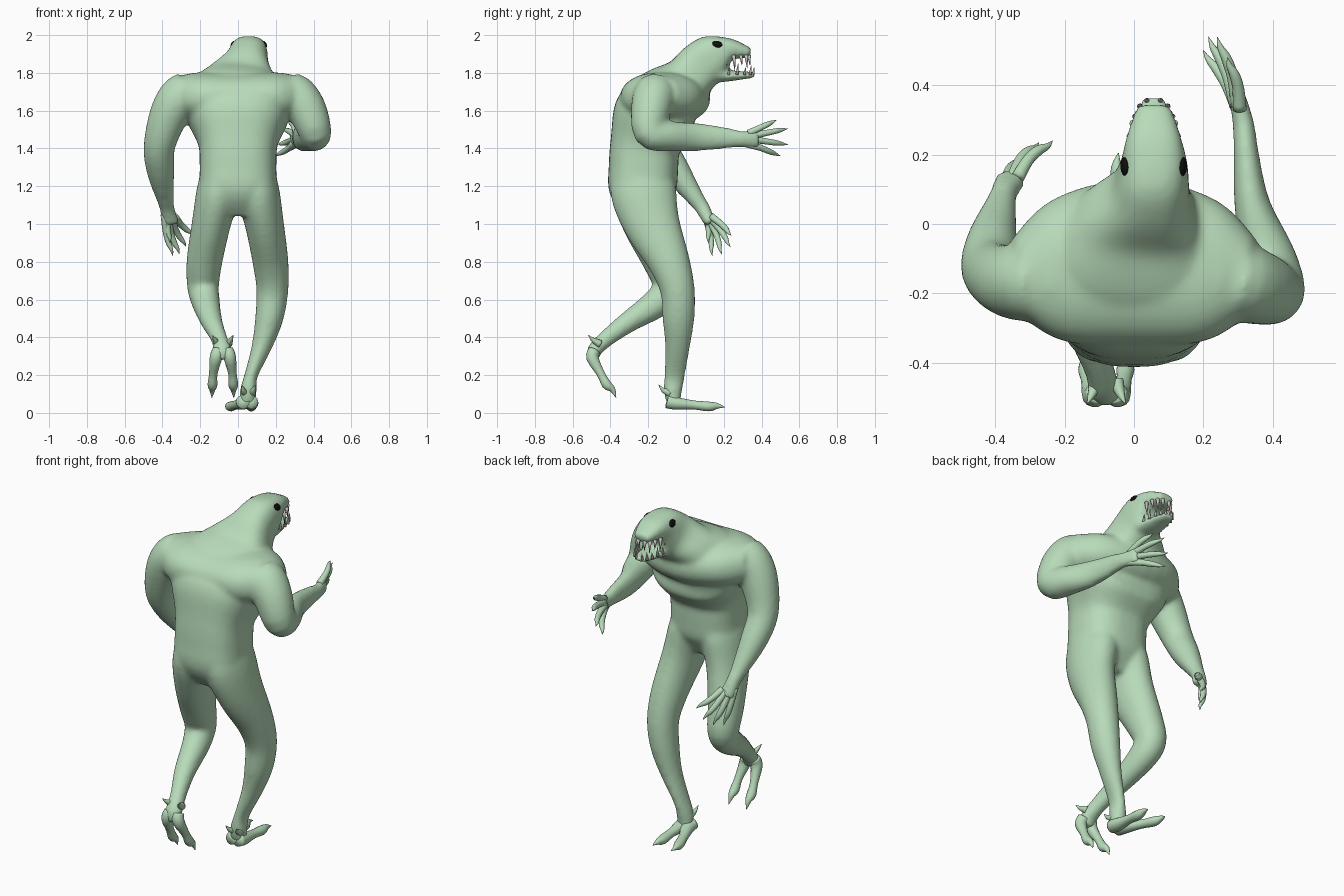
import bpy, bmesh, math
from mathutils import Vector, Matrix


def material(name, rgb):
    m = bpy.data.materials.new(name)
    m.diffuse_color = (*rgb, 1)
    return m


GREEN = material("pale green skin", (0.48, 0.71, 0.49))
BLACK = material("black eye", (0.004, 0.004, 0.004))
BONE = material("grey white tooth", (0.58, 0.54, 0.54))


def spline(pts, steps):
    """Catmull-Rom through rows of (x, y, z, half width, half depth)."""
    rows = [list(p) if len(p) == 5 else [*p, p[3]] for p in pts]
    out = []
    for i in range(len(rows) - 1):
        a, b, c, d = rows[max(i - 1, 0)], rows[i], rows[i + 1], rows[min(i + 2, len(rows) - 1)]
        for s in range(steps):
            t = s / steps
            out.append([0.5 * (2 * q + (r - p) * t + (2 * p - 5 * q + 4 * r - w) * t * t
                               + (3 * q - p - 3 * r + w) * t ** 3)
                        for p, q, r, w in zip(a, b, c, d)])
    return out + [rows[-1]]


def tube(bm, pts, sides=24, steps=4, power=2.0, hint=(1, 0, 0)):
    """Closed loft of superellipse rings along a smooth path."""
    rows = spline(pts, steps)
    cents = [Vector(r[:3]) for r in rows]
    rings = []
    for i, r in enumerate(rows):
        t = (cents[min(i + 1, len(rows) - 1)] - cents[max(i - 1, 0)]).normalized()
        u = Vector(hint)
        u = (u - t * u.dot(t)).normalized()
        v = t.cross(u)
        ring = []
        for k in range(sides):
            c, s = math.cos(2 * math.pi * k / sides), math.sin(2 * math.pi * k / sides)
            c = math.copysign(abs(c) ** (2 / power), c)
            s = math.copysign(abs(s) ** (2 / power), s)
            ring.append(bm.verts.new(cents[i] + u * c * max(r[3], 0.001) + v * s * max(r[4], 0.001)))
        rings.append(ring)
    faces = [bm.faces.new(rings[0][::-1]), bm.faces.new(rings[-1])]
    for a, b in zip(rings, rings[1:]):
        for k in range(sides):
            j = (k + 1) % sides
            faces.append(bm.faces.new((a[k], a[j], b[j], b[k])))
    bmesh.ops.recalc_face_normals(bm, faces=faces)


def finish(bm, name, mat):
    me = bpy.data.meshes.new(name)
    for f in bm.faces:
        f.smooth = True
    bm.to_mesh(me)
    bm.free()
    ob = bpy.data.objects.new(name, me)
    bpy.context.collection.objects.link(ob)
    me.materials.append(mat)
    return ob


# Body: overlapping lofts fused into one skin
bm = bmesh.new()
# torso, neck and upper head
tube(bm, [(0, -.22, 1.05, .12, .1), (0, -.23, 1.17, .198, .176), (0, -.225, 1.3, .203, .184),
          (0, -.215, 1.42, .21, .187), (0, -.165, 1.56, .268, .225), (0, -.1, 1.66, .275, .19),
          (.02, 0, 1.755, .2, .135), (.045, .08, 1.84, .122, .128), (.057, .155, 1.893, .1, .115),
          (.057, .23, 1.924, .085, .062), (.057, .3, 1.914, .064, .038), (.057, .342, 1.904, .048, .028)],
     36, 4, 2.6)
# shoulder girdle
tube(bm, [(-.34, -.155, 1.695, .11, .09), (-.22, -.14, 1.675, .205, .128), (0, -.11, 1.665, .24, .14),
          (.22, -.14, 1.675, .205, .128), (.34, -.155, 1.695, .11, .09)], 28, 4, 2.2, (0, 1, 0))
# lower jaw
tube(bm, [(.057, .1, 1.8, .085, .055), (.057, .2, 1.785, .075, .034), (.057, .3, 1.787, .057, .022),
          (.057, .366, 1.79, .036, .016)])
# arms: left hanging, right bent forward
tube(bm, [(-.2, -.16, 1.67, .1), (-.28, -.165, 1.69, .115), (-.355, -.165, 1.6, .107),
          (-.415, -.13, 1.42, .085), (-.41, -.05, 1.28, .074), (-.385, .055, 1.13, .046),
          (-.375, .09, 1.08, .04), (-.355, .13, 1.0, .048, .032)])
tube(bm, [(.2, -.15, 1.67, .1), (.285, -.16, 1.69, .115), (.36, -.185, 1.61, .107),
          (.408, -.19, 1.485, .088), (.385, -.09, 1.465, .08), (.34, .06, 1.46, .052, .075),
          (.322, .22, 1.455, .036, .056), (.316, .29, 1.45, .032, .044), (.293, .385, 1.45, .024, .052)])
# legs: left lifted behind, right standing
tube(bm, [(-.085, -.225, 1.3, .1, .15), (-.105, -.225, 1.17, .115, .175), (-.142, -.19, 1.0, .103, .145),
          (-.178, -.12, .8, .095, .108), (-.185, -.085, .67, .085, .09), (-.17, -.15, .585, .075, .08),
          (-.14, -.3, .485, .058, .058), (-.1, -.42, .395, .044, .046), (-.083, -.485, .33, .05, .04),
          (-.08, -.49, .28, .045, .03)])
tube(bm, [(.085, -.225, 1.3, .1, .15), (.105, -.225, 1.17, .115, .175), (.14, -.18, 1.0, .103, .15),
          (.172, -.09, .8, .095, .112), (.182, -.045, .65, .085, .092), (.165, -.04, .5, .075, .085),
          (.125, -.045, .35, .054, .066), (.07, -.06, .2, .036, .056), (.055, -.07, .12, .045, .05),
          (.05, -.065, .04, .045, .035)])
body = finish(bm, "body", GREEN)
mod = body.modifiers.new("fuse", 'REMESH')
mod.mode = 'VOXEL'
mod.voxel_size = 0.011
mod.use_smooth_shade = True
mod = body.modifiers.new("soften", 'SMOOTH')
mod.factor = 0.5
mod.iterations = 18
bpy.context.view_layer.objects.active = body
body.select_set(True)
bpy.ops.object.convert(target='MESH')
body.data.materials.clear()
body.data.materials.append(GREEN)


# Fingers: each bends slightly and ends in a sharp claw
def digits(name, pairs, r, bulge):
    bm = bmesh.new()
    for base, tip in pairs:
        a, b = Vector(base), Vector(tip)
        off = Vector(bulge)
        tube(bm, [(*a, r), (*(a.lerp(b, .4) + off), r * .85), (*(a.lerp(b, .68) + off * .8), r * .75),
                  (*a.lerp(b, .85), r * .45), (*b, .001)], 10, 3)
    return finish(bm, name, GREEN)


digits("left_fingers", [((-.39, .1, 1.05), (-.345, .14, .83)), ((-.37, .12, 1.03), (-.31, .19, .84)),
                        ((-.35, .13, 1.03), (-.275, .235, .88)), ((-.335, .135, 1.04), (-.235, .24, .94)),
                        ((-.365, .1, 1.07), (-.36, .12, .9))], .02, (-.01, .008, 0))
digits("right_fingers", [((.305, .33, 1.48), (.27, .48, 1.55)), ((.3, .34, 1.465), (.24, .54, 1.505)),
                         ((.295, .34, 1.45), (.215, .54, 1.42)), ((.3, .33, 1.43), (.2, .5, 1.36)),
                         ((.31, .3, 1.43), (.25, .43, 1.39))], .02, (.01, 0, 0))

# Toes with curved claws, and heel spurs
bm = bmesh.new()
for dx in (-1, 1):
    x = -.08 + dx * .025
    tube(bm, [(x, -.485, .33, .033), (x + dx * .012, -.495, .29, .033), (x + dx * .026, -.45, .205, .022),
              (x + dx * .03, -.42, .15, .026), (x + dx * .031, -.39, .125, .017),
              (x + dx * .033, -.37, .08, .001)], 14, 3)
    tube(bm, [(x + dx * .004, -.455, .365, .022), (x + dx * .016, -.49, .385, .013),
              (x + dx * .03, -.518, .412, .001)], 10, 3)
for sx, tip in ((.025, -.05), (.07, .07)):
    m = (sx + tip) / 2
    tube(bm, [(sx, -.1, .06, .036), (sx, -.05, .05, .038, .034), (m, .04, .042, .026, .024),
              (tip * .85 + sx * .15, .12, .034, .028, .026), (tip, .165, .037, .016),
              (tip + .005, .205, .03, .001)], 14, 3)
for dx in (-1, 1):
    tube(bm, [(.055 + dx * .018, -.085, .105, .022), (.055 + dx * .027, -.12, .12, .013),
              (.055 + dx * .035, -.145, .15, .001)], 10, 3)
finish(bm, "toes_and_spurs", GREEN)

# Teeth: cones around upper and lower jaw rims
bm = bmesh.new()
for s in (-1, 1):
    for i in range(5):
        t = i / 4.5
        # rim runs back to front, curving in at the snout tip
        y = .21 + .125 * math.sin(t * math.pi / 2)
        w = .07 * (1 - .9 * t ** 2.2)
        size = (.045, .075, .045, .06, .045)[i]
        tube(bm, [(.057 + s * w, y, 1.895, .011), (.057 + s * w, y + .006, 1.885 - size, .001)], 8, 2)
        y = .225 + .132 * math.sin(t * math.pi / 2)
        tube(bm, [(.057 + s * w * .9, y, 1.79, .009), (.057 + s * w * .92, y + .006, 1.8 + size * .65, .001)], 8, 2)
finish(bm, "teeth", BONE)

# Eyes: flattened ovals sunk into the sides of the head
bm = bmesh.new()
for s in (-1, 1):
    place = (Matrix.Translation((.057 + s * .083, .165, 1.952)) @ Matrix.Rotation(s * math.radians(-28), 4, 'Y')
             @ Matrix.Rotation(math.radians(-15), 4, 'X') @ Matrix.Diagonal((.011, .028, .019, 1)))
    bmesh.ops.create_uvsphere(bm, u_segments=20, v_segments=12, radius=1, matrix=place)
finish(bm, "eyes", BLACK)
